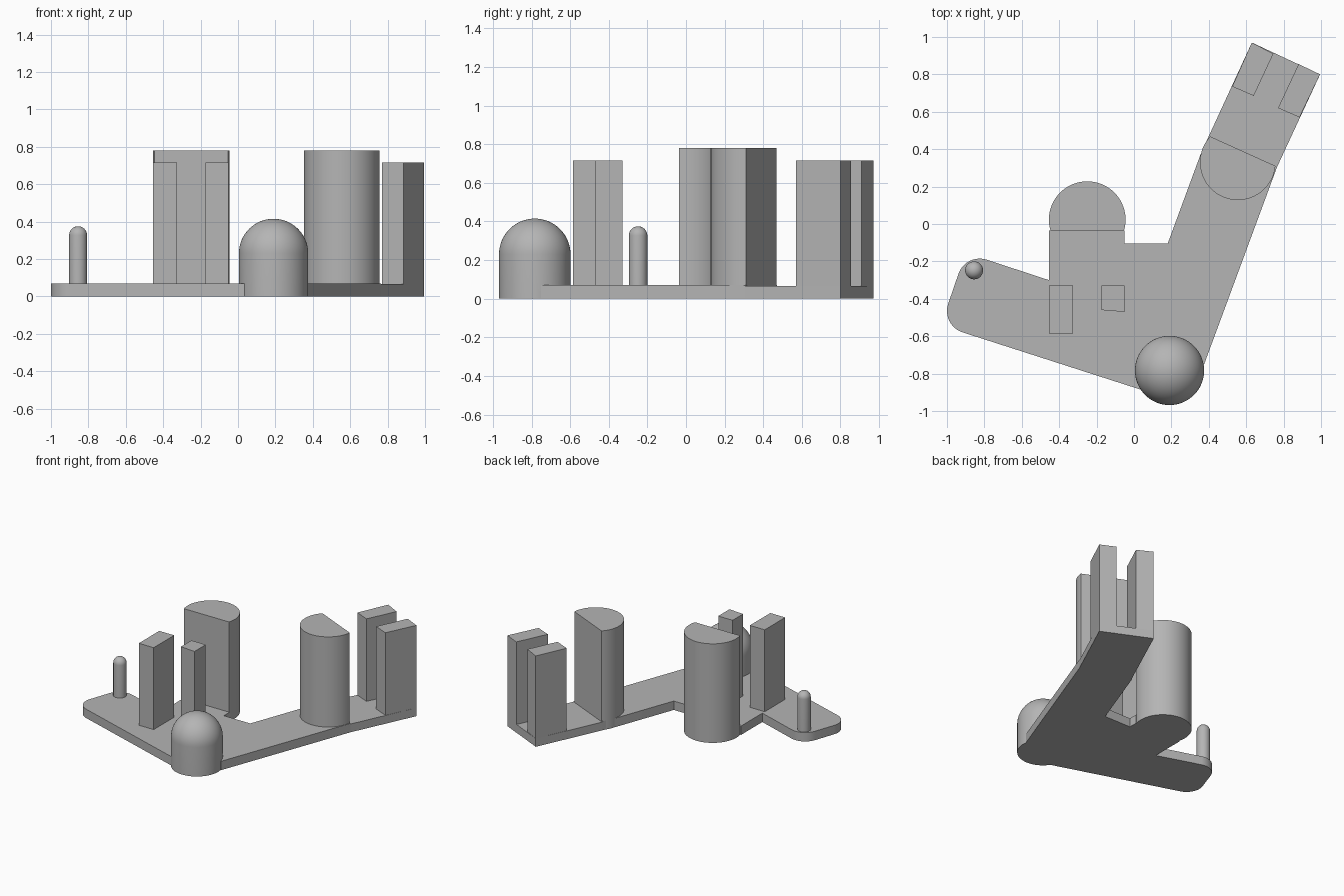
import bpy, bmesh
from math import sin, cos, pi, radians, atan2, acos, hypot

cube = bpy.data.objects.get("Cube")
if cube:
    bpy.data.objects.remove(cube, do_unlink=True)

grey = bpy.data.materials.new("plain grey")
grey.use_nodes = True
grey.diffuse_color = (0.46, 0.46, 0.46, 1)
grey.node_tree.nodes["Principled BSDF"].inputs["Base Color"].default_value = (0.46, 0.46, 0.46, 1)


def finish(name, bm):
    bmesh.ops.recalc_face_normals(bm, faces=bm.faces)
    mesh = bpy.data.meshes.new(name)
    bm.to_mesh(mesh)
    bm.free()
    mesh.materials.append(grey)
    obj = bpy.data.objects.new(name, mesh)
    bpy.context.collection.objects.link(obj)
    bpy.ops.object.select_all(action='DESELECT')
    bpy.context.view_layer.objects.active = obj
    obj.select_set(True)
    bpy.ops.object.shade_smooth_by_angle(angle=radians(30))
    return obj


def prism(name, outline, z0, z1):
    """Extrude a plan outline from z0 to z1."""
    bm = bmesh.new()
    face = bm.faces.new([bm.verts.new((x, y, z0)) for x, y in outline])
    top = bmesh.ops.extrude_face_region(bm, geom=[face])["geom"]
    for v in top:
        if isinstance(v, bmesh.types.BMVert):
            v.co.z = z1
    return finish(name, bm)


def arc(cx, cy, r, a0, a1, n):
    return [(cx + r * cos(a0 + (a1 - a0) * i / n), cy + r * sin(a0 + (a1 - a0) * i / n))
            for i in range(n + 1)]


def flat_sided_round(cx, cy, r, flat_dir, offset, n=64):
    """Circle cut by a chord whose outward direction is flat_dir."""
    half = acos(offset / r)
    return arc(cx, cy, r, flat_dir + half, flat_dir + 2 * pi - half, n)


def domed_post(name, x, y, r, height, seg=64, rings=16):
    """Upright cylinder with a hemispherical top."""
    bm = bmesh.new()
    profile = [(r, 0)] + [(r * cos(pi / 2 * i / rings), height - r + r * sin(pi / 2 * i / rings))
                          for i in range(rings)]
    loops = [[bm.verts.new((x + px * cos(2 * pi * k / seg), y + px * sin(2 * pi * k / seg), pz))
              for k in range(seg)] for px, pz in profile]
    for lo, hi in zip(loops, loops[1:]):
        for k in range(seg):
            j = (k + 1) % seg
            bm.faces.new((lo[k], lo[j], hi[j], hi[k]))
    tip = bm.verts.new((x, y, height))
    for k in range(seg):
        bm.faces.new((loops[-1][k], loops[-1][(k + 1) % seg], tip))
    bm.faces.new(loops[0])
    return finish(name, bm)


PLATE, TALL, MID = 0.07, 0.78, 0.715

# Angled base plate with a rounded left end
rounded_end = (arc(-0.88, -0.465, 0.12, radians(252), radians(162), 12)
               + arc(-0.825, -0.305, 0.12, radians(162), radians(73), 12))
prism("base_plate", rounded_end + [
    (-0.455, -0.30), (-0.455, -0.035), (-0.05, -0.035), (-0.05, -0.105),
    (0.18, -0.105), (0.355, 0.37), (0.40, 0.47), (0.765, 0.305),
    (0.375, -0.75), (0.19, -0.785), (0.05, -0.89)], 0, PLATE)

# Thinner end of the long arm, carrying two prongs
prism("arm_end", [(0.40, 0.47), (0.63, 0.97), (0.995, 0.80), (0.765, 0.305)], 0, 0.065)
prism("left_prong", [(0.995, 0.80), (0.88, 0.855), (0.77, 0.62), (0.885, 0.57)], 0, MID)
prism("right_prong", [(0.63, 0.97), (0.745, 0.91), (0.64, 0.685), (0.525, 0.735)], 0, MID)

# Flat-sided round columns
prism("back_column", flat_sided_round(-0.25, 0.023, 0.205, -pi / 2, 0.058), 0, TALL)
prism("arm_column", flat_sided_round(0.555, 0.33, 0.202, atan2(0.365, 0.165), 0.065), 0, TALL)

# Square posts facing the back column
prism("right_post", [(-0.455, -0.585), (-0.325, -0.585), (-0.325, -0.33), (-0.455, -0.33)], 0, MID)
prism("left_post", [(-0.175, -0.46), (-0.05, -0.47), (-0.05, -0.33), (-0.175, -0.33)], 0, MID)

# Domed posts
domed_post("corner_dome", 0.19, -0.783, 0.185, 0.415)
domed_post("slim_pin", -0.855, -0.248, 0.048, 0.375, 32, 8)
